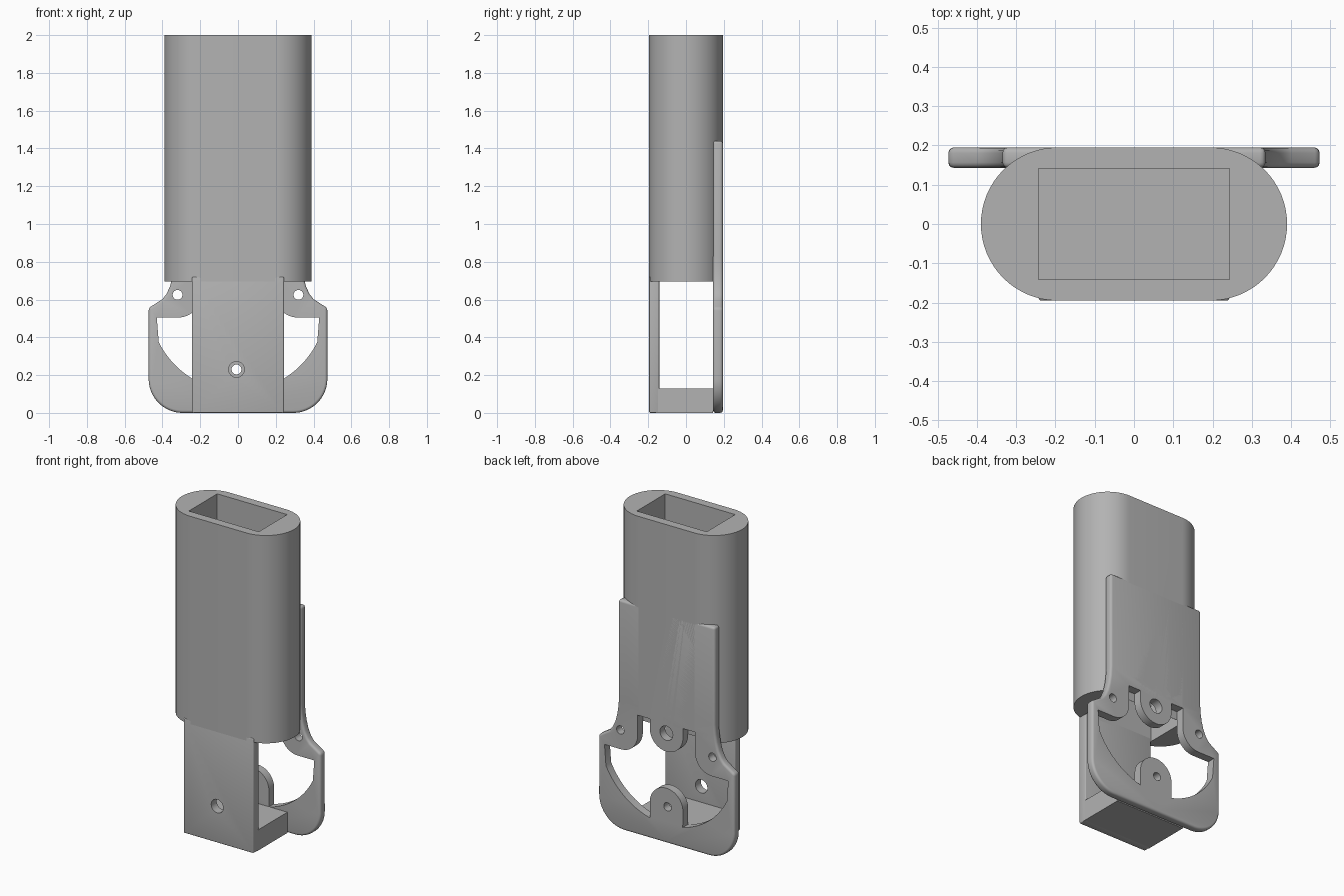
import bpy, bmesh
from math import sin, cos, radians, asin, degrees

if "Cube" in bpy.data.objects:
    bpy.data.objects.remove(bpy.data.objects["Cube"], do_unlink=True)

grey = bpy.data.materials.new("plain_grey")
grey.use_nodes = True
GREY = (0.45, 0.45, 0.45, 1)
grey.diffuse_color = GREY
grey.node_tree.nodes["Principled BSDF"].inputs["Base Color"].default_value = GREY

BACK, INNER = 0.195, 0.143


def arc(cx, cy, r, a0, a1, n=16):
    steps = [radians(a0 + (a1 - a0) * i / n) for i in range(n + 1)]
    return [(cx + r * cos(a), cy + r * sin(a)) for a in steps]


def mirrored(half):
    """Close a right-hand outline with its reflection in x = 0."""
    return half + [(-x, z) for x, z in reversed(half) if abs(x) > 1e-5]


def prism(name, outline, lo, hi, axis="y"):
    """Extrude a flat outline along y or z."""
    bm = bmesh.new()
    place = (lambda p: (p[0], lo, p[1])) if axis == "y" else (lambda p: (p[0], p[1], lo))
    face = bm.faces.new([bm.verts.new(place(p)) for p in outline])
    res = bmesh.ops.extrude_face_region(bm, geom=[face])
    verts = [v for v in res["geom"] if isinstance(v, bmesh.types.BMVert)]
    shift = (0, hi - lo, 0) if axis == "y" else (0, 0, hi - lo)
    bmesh.ops.translate(bm, vec=shift, verts=verts)
    bmesh.ops.recalc_face_normals(bm, faces=bm.faces)
    mesh = bpy.data.meshes.new(name)
    bm.to_mesh(mesh)
    bm.free()
    mesh.materials.append(grey)
    ob = bpy.data.objects.new(name, mesh)
    bpy.context.collection.objects.link(ob)
    return ob


def rect(x, lo, hi):
    return [(-x, lo), (x, lo), (x, hi), (-x, hi)]


def apply(ob, mod):
    bpy.context.view_layer.objects.active = ob
    bpy.ops.object.modifier_apply(modifier=mod.name)


def bevel(ob, width):
    mod = ob.modifiers.new("round", "BEVEL")
    mod.width, mod.segments, mod.limit_method = width, 3, "ANGLE"
    mod.angle_limit = radians(50)
    apply(ob, mod)


def cut(ob, *cutters):
    for c in cutters:
        mod = ob.modifiers.new("cut", "BOOLEAN")
        mod.operation, mod.solver, mod.object = "DIFFERENCE", "EXACT", c
        apply(ob, mod)


# Cutter for the rear window, leaving two round tabs and two rounded lugs
swing_r, swing_z = 0.468, 0.582
start = -degrees(asin((swing_z - 0.375) / swing_r))
end = -degrees(asin(0.97))
window_half = (arc(0, 0.69, 0.115, -90, 0)
               + [(0.115, 0.75), (0.2, 0.75)]
               + arc(0.315, 0.62, 0.115, 180, 270)
               + [(0.43, 0.505)]
               + arc(0, swing_z, swing_r, start, end)
               + arc(0, 0.23, 0.115, 0, 90))
window = prism("window_cutter", mirrored(window_half), 0.142, 0.3)

# Cutters for the cavity and the screw holes
cavity = prism("cavity_cutter", rect(0.243, -0.141, 0.141), 0.5, 2.2, "z")
pivot = prism("pivot_cutter", arc(0, 0.69, 0.045, 0, 345, 23), 0.1, 0.3)
small = [prism("screw_cutter", arc(x, z, 0.026, 0, 345, 23), 0.1, 0.3)
         for x, z in ((-0.32, 0.625), (0.32, 0.625), (-0.008, 0.23))]
access = prism("access_cutter", arc(-0.008, 0.23, 0.042, 0, 345, 23), -0.3, -0.1)

# Hollow sleeve with rounded ends
sleeve = prism("sleeve", arc(0.195, 0, BACK, -90, 90, 32) + arc(-0.195, 0, BACK, 90, 270, 32),
               0.695, 2, "z")
cut(sleeve, cavity, window, pivot)

# Back plate with flared shoulders and rounded lower corners
plate_half = ([(0, 1.44), (0.335, 1.44), (0.335, 0.83), (0.339, 0.77), (0.347, 0.72),
               (0.36, 0.67), (0.378, 0.63), (0.4, 0.602), (0.473, 0.555)]
              + arc(0.293, 0.18, 0.18, 0, -90) + [(0, 0)])
plate = prism("back_plate", mirrored(plate_half), INNER, BACK)
bevel(plate, 0.014)
cut(plate, window, pivot, *small)

# Front wall and floor block
wall = prism("front_wall", rect(0.243, 0, 0.72), -BACK, -0.141)
bevel(wall, 0.006)
cut(wall, access)
floor = prism("floor_block", rect(0.243, 0, 0.13), -0.16, INNER)

for c in [window, cavity, pivot, access] + small:
    bpy.data.objects.remove(c, do_unlink=True)

# Smooth rounded surfaces, keep hard edges crisp
bpy.ops.object.select_all(action="DESELECT")
for ob in (sleeve, plate, wall, floor):
    ob.select_set(True)
bpy.context.view_layer.objects.active = sleeve
bpy.ops.object.shade_smooth_by_angle(angle=radians(35))
